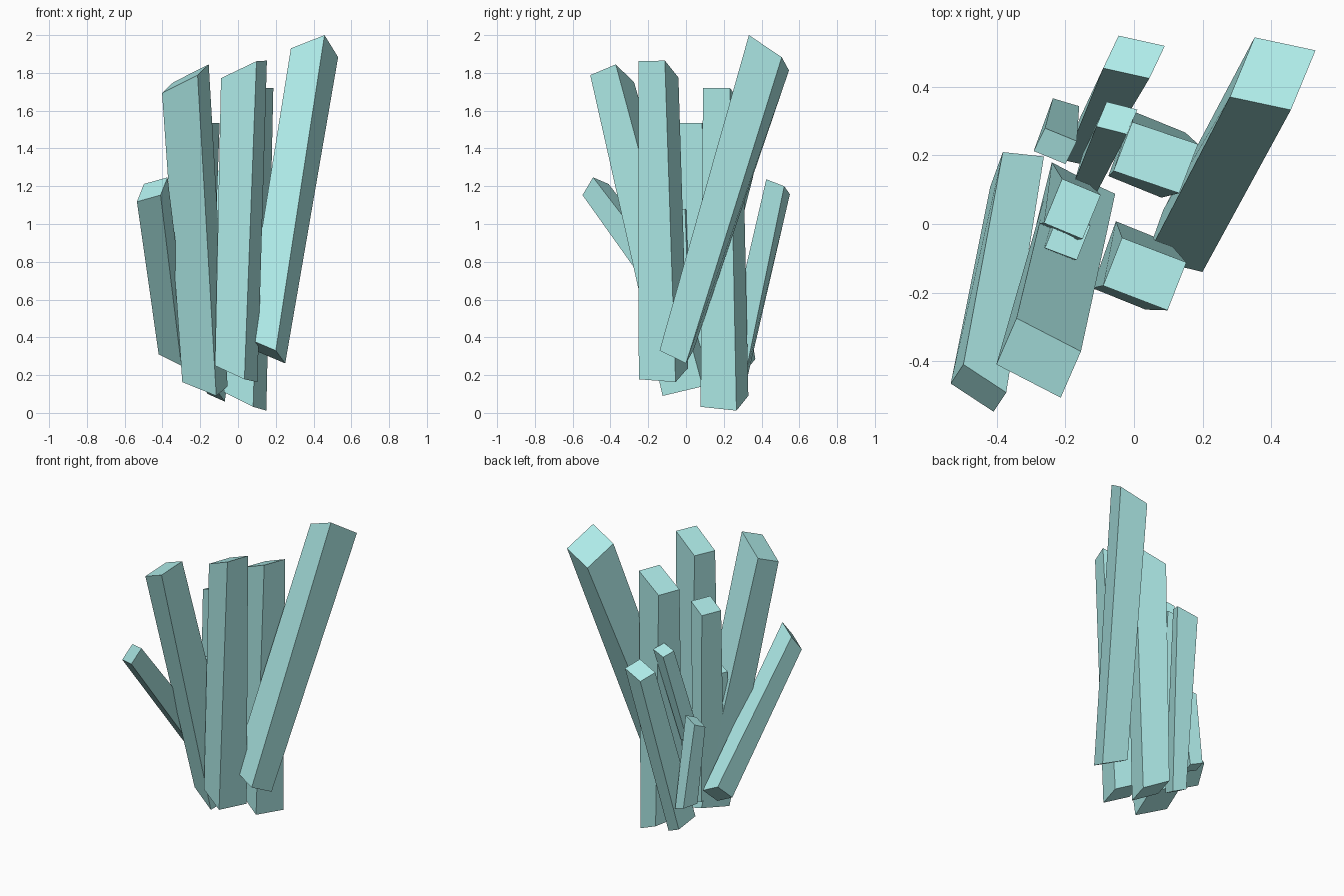
import bpy, bmesh
from mathutils import Vector

# pale teal crystal colour
teal = bpy.data.materials.new("teal_crystal")
teal.diffuse_color = (0.42, 0.82, 0.80, 1)


def ring(bm, corner, side, back):
    """Four corners of an end face: a corner and its two neighbours give the fourth."""
    a, b, d = Vector(corner), Vector(side), Vector(back)
    return [bm.verts.new(p) for p in (a, b, b + d - a, d)]


def shard(name, top, base):
    """Four-sided leaning shard between a slanted top and a slanted base."""
    bm = bmesh.new()
    t, b = ring(bm, *top), ring(bm, *base)
    bm.faces.new(t)
    bm.faces.new(b[::-1])
    for i in range(4):
        j = (i + 1) % 4
        bm.faces.new((b[i], b[j], t[j], t[i]))
    bmesh.ops.recalc_face_normals(bm, faces=bm.faces)
    mesh = bpy.data.meshes.new(name)
    bm.to_mesh(mesh)
    bm.free()
    mesh.materials.append(teal)
    bpy.context.collection.objects.link(bpy.data.objects.new(name, mesh))


# tall shards
shard("right_leaning_shard",
      [(.458, .333, 2.0), (.53, .507, 1.883), (.28, .371, 1.93)],
      [(.20, -.14, .33), (.25, 0, .262), (.035, -.10, .40)])
shard("front_centre_shard",
      [(-.09, -.18, 1.772), (.098, -.252, 1.862), (-.035, -.04, 1.775)],
      [(-.122, -.187, .25), (.034, -.25, .178), (-.053, .008, .235)])
shard("back_centre_shard",
      [(-.06, .155, 1.63), (.132, .09, 1.72), (-.005, .298, 1.63)],
      [(-.075, .14, .11), (.08, .077, .032), (-.005, .33, .09)])
shard("front_leaning_shard",
      [(-.402, -.41, 1.693), (-.214, -.507, 1.788), (-.343, -.275, 1.75)],
      [(-.295, -.04, .163), (-.115, -.124, .09), (-.235, .172, .213)])
shard("inner_left_shard",
      [(-.263, .003, 1.485), (-.15, -.044, 1.535), (-.21, .132, 1.485)],
      [(-.285, 0, .27), (-.19, -.05, .23), (-.24, .18, .26)])

# short shards
shard("left_leaning_shard",
      [(-.535, -.466, 1.118), (-.41, -.548, 1.153), (-.498, -.41, 1.212)],
      [(-.42, .108, .31), (-.30, .095, .25), (-.383, .21, .41)])
shard("back_leaning_shard",
      [(-.09, .455, 1.195), (.045, .425, 1.237), (-.045, .55, 1.158)],
      [(-.20, .185, .155), (-.11, .165, .115), (-.16, .305, .10)])
shard("small_back_shard",
      [(-.11, .285, 1.28), (-.02, .262, 1.302), (-.08, .357, 1.257)],
      [(-.175, .12, .70), (-.11, .09, .67), (-.15, .205, .665)])
shard("small_left_shard",
      [(-.293, .213, .79), (-.20, .175, .817), (-.26, .28, .82)],
      [(-.272, .267, .29), (-.195, .244, .262), (-.237, .367, .285)])
shard("small_inner_shard",
      [(-.26, -.07, 1.045), (-.167, -.105, 1.08), (-.22, .03, 1.045)],
      [(-.28, -.075, .30), (-.20, -.11, .26), (-.23, .06, .29)])
